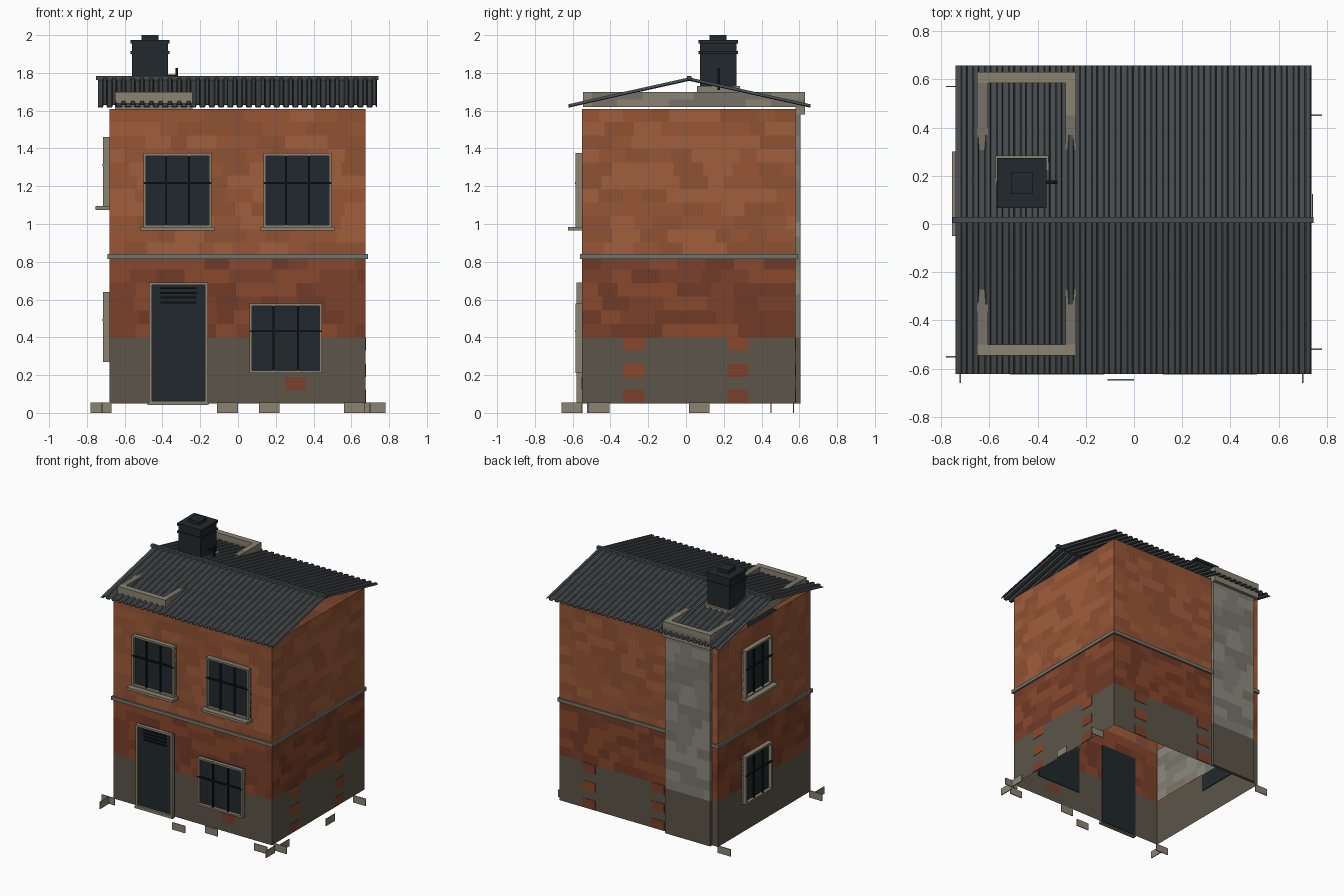
import bpy, bmesh, random
from mathutils import Vector

if "Cube" in bpy.data.objects:
    bpy.data.objects.remove(bpy.data.objects["Cube"])

random.seed(4)
X0, X1, Y0, Y1 = -0.68, 0.675, -0.55, 0.58   # wall shell
ZB, ZM, ZT = 0.40, 0.83, 1.61                # plinth top, band, wall top


def mat(name, r, g, b):
    m = bpy.data.materials.new(name)
    m.diffuse_color = [(c / 255) ** 2.2 for c in (r, g, b)] + [1]
    m.use_nodes = True
    m.node_tree.nodes["Principled BSDF"].inputs["Base Color"].default_value = m.diffuse_color
    return m


UPPER = [mat("brick_a", 160, 95, 62), mat("brick_b", 150, 87, 56), mat("brick_c", 142, 82, 55)]
LOWER = [mat("brick_d", 136, 74, 48), mat("brick_e", 122, 67, 46), mat("brick_f", 112, 61, 43)]
STONE = [mat("stone_a", 140, 138, 126), mat("stone_b", 128, 126, 115), mat("stone_c", 119, 117, 106)]
PLASTER = mat("plaster", 92, 86, 74)
TRIM = mat("trim", 138, 130, 114)
BAND = mat("band", 118, 114, 104)
DARK = mat("dark", 38, 45, 48)
BAR = mat("bar", 24, 28, 30)
ROOF = mat("roof_metal", 72, 77, 79)


def finish(name, bm, mats):
    me = bpy.data.meshes.new(name)
    bm.to_mesh(me)
    bm.free()
    for m in mats:
        me.materials.append(m)
    ob = bpy.data.objects.new(name, me)
    bpy.context.collection.objects.link(ob)
    return ob


def boxes(name, items, mats):
    """Boxes given by two opposite corners, joined in one object."""
    bm = bmesh.new()
    for a, b in items:
        a, b = Vector(a), Vector(b)
        vs = bmesh.ops.create_cube(bm, size=1)["verts"]
        for v in vs:
            v.co = (a + b) / 2 + Vector(v.co[i] * abs(b[i] - a[i]) for i in range(3))
        k = random.randrange(len(mats))
        for f in {f for v in vs for f in v.link_faces}:
            f.material_index = k
    return finish(name, bm, mats)


def masonry(name, a, b, z0, z1, rows, mats, wmin=0.08, wmax=0.16):
    """Flat sheet of irregular bricks from plan point a to b."""
    bm = bmesh.new()
    a, b = Vector((*a, 0)), Vector((*b, 0))
    length, d, h = (b - a).length, (b - a).normalized(), (z1 - z0) / rows
    for r in range(rows):
        u = 0
        while u < length - 1e-6:
            e = u + random.uniform(wmin, wmax)
            e = length if e > length - wmin / 2 else e
            z = z0 + r * h
            f = bm.faces.new([bm.verts.new(a + d * s + Vector((0, 0, t)))
                              for s, t in ((u, z), (e, z), (e, z + h), (u, z + h))])
            f.material_index = random.randrange(len(mats))
            u = e
    return finish(name, bm, mats)


# Wall shell: plaster plinth, darker brick storey, lighter brick storey
SIDES = {"front": ((X0, Y0), (X1, Y0)), "right": ((X1, Y0), (X1, Y1)),
         "back": ((X1, Y1), (X0, Y1)), "left": ((X0, Y1), (X0, Y0))}
for side, (a, b) in SIDES.items():
    masonry(side + "_plinth", a, b, 0.05, ZB, 1, [PLASTER], 9, 9)
    masonry(side + "_lower_brick", a, b, ZB, ZM, 6, LOWER)
    masonry(side + "_upper_brick", a, b, ZM, ZT, 11, UPPER)
masonry("inner_left_lining", (X0 + .01, Y0 + .01), (X0 + .01, Y1 - .01), ZB, ZM, 6, STONE)

# String course around the house
p, zb, zt = 0.012, 0.815, 0.842
boxes("string_course", [
    ((X0 - p, Y0 - p, zb), (X1 + p, Y0, zt)), ((X0 - p, Y1, zb), (X1 + p, Y1 + p, zt)),
    ((X0 - p, Y0, zb), (X0, Y1, zt)), ((X1, Y0, zb), (X1 + p, Y1, zt))], [BAND])

# Exposed bricks in the plinth
e = 0.003
patches = [((0.25, Y0 - e, .12), (0.36, Y0, .19))]
for z in (0.055, 0.19, 0.33):
    patches += [((X1, y, z), (X1 + e, y + .11, z + .07)) for y in (-.33, .22)]
    patches += [((x, Y1, z), (x + .11, Y1 + e, z + .07)) for x in (.37, -.22)]
boxes("exposed_bricks", patches, LOWER[:2])

# Stone pier on the back wall
PX0, PX1, PY = -0.63, -0.245, 0.605
masonry("pier_back", (PX1, PY), (PX0, PY), ZB, 1.62, 16, STONE)
for x, n in ((PX0, "left"), (PX1, "right")):
    masonry("pier_" + n, (x, Y1), (x, PY), ZB, 1.62, 16, STONE)
boxes("pier_base", [((PX0, Y1, .05), (PX1, PY, ZB))], [PLASTER])

# Stone coping ring that pokes out of the roof, with a corbel over the pier
cx0, cx1, cy0, cy1, t = -0.65, -0.24, -0.545, 0.63, 0.045
ring = []
for z, zz in ((1.62, 1.66), (1.66, 1.698)):
    ring += [((cx0, cy0, z), (cx1, cy0 + t, zz)), ((cx0, cy1 - t, z), (cx1, cy1, zz))]
    for i in range(8):
        s = cy0 + t + i * (cy1 - cy0 - 2 * t) / 8
        q = s + (cy1 - cy0 - 2 * t) / 8
        ring += [((cx0, s, z), (cx0 + t, q, zz)), ((cx1 - t, s, z), (cx1, q, zz))]
boxes("coping_ring", ring, [TRIM, BAND])
boxes("coping_corbel", [((cx0, .585, 1.58), (cx1, .63, 1.62))], [TRIM])

# Corrugated roof: ribbed profile across x, folded at the ridge
bm = bmesh.new()
RX0, RX1, YR, n = -0.74, 0.735, 0.017, 30
pts, w = [], (RX1 - RX0) / n
for i in range(n):
    pts += [(RX0 + (i + f) * w, h) for f, h in ((0, 0), (.45, 0), (.55, .014), (.9, .014))]
pts.append((RX1, 0))
rows = [[bm.verts.new((x, y, z + h)) for x, h in pts]
        for y, z in ((-0.622, 1.62), (YR, 1.762), (0.658, 1.62))]
for r, s in zip(rows, rows[1:]):
    for i in range(len(pts) - 1):
        bm.faces.new((r[i], r[i + 1], s[i + 1], s[i]))
finish("corrugated_roof", bm, [ROOF]).modifiers.new("sheet", "SOLIDIFY").thickness = 0.004
boxes("ridge_cap", [((-.752, YR - .012, 1.762), (.745, YR + .012, 1.784))], [ROOF])

# Chimney with flashing, collars, cap and side pipe
boxes("chimney_flashing", [((-.575, .058, 1.69), (-.355, .285, 1.73))], [TRIM])
boxes("chimney", [((-.56, .073, 1.70), (-.37, .267, 1.97)),
                  ((-.568, .066, 1.90), (-.362, .274, 1.915)),
                  ((-.568, .066, 1.955), (-.362, .274, 1.975)),
                  ((-.51, .125, 1.97), (-.42, .215, 2.0))], [DARK])
boxes("chimney_pipe", [((-.37, .166, 1.78), (-.318, .18, 1.792)),
                       ((-.33, .166, 1.71), (-.318, .18, 1.825))], [BAR])


def front(u, o, z):
    return (u, Y0 - o, z)


def left(u, o, z):
    return (X0 - o, u, z)


def frame(name, place, u0, u1, z0, z1, depth, t=0.014):
    parts = [((u0, 0, z0), (u0 + t, depth, z1)), ((u1 - t, 0, z0), (u1, depth, z1)),
             ((u0, 0, z1 - t), (u1, depth, z1)), ((u0, 0, z0), (u1, depth, z0 + t))]
    boxes(name + "_frame", [(place(*a), place(*b)) for a, b in parts], [TRIM])
    boxes(name + "_panel", [(place(u0, -.006, z0), place(u1, .012, z1))], [DARK])


def window(name, place, u0, u1, z0, z1, sill):
    frame(name, place, u0, u1, z0, z1, 0.035)
    b, zm = 0.005, z0 + (z1 - z0) * 0.6
    bars = [((u0 + (u1 - u0) * k / 3 - b, .022, z0), (u0 + (u1 - u0) * k / 3 + b, .032, z1)) for k in (1, 2)]
    bars.append(((u0, .026, zm - b), (u1, .038, zm + b)))
    boxes(name + "_bars", [(place(*p), place(*q)) for p, q in bars], [BAR])
    if sill:
        boxes(name + "_sill", [(place(u0 - .015, 0, z0 - .015), place(u1 + .015, .075, z0 + .004))], [TRIM])


window("upper_window_1", front, -.50, -.14, .98, 1.375, True)
window("upper_window_2", front, .135, .495, .98, 1.375, True)
window("lower_window", front, .06, .445, .21, .58, False)
window("side_upper_window", left, -.035, .285, 1.09, 1.46, True)
window("side_lower_window", left, -.035, .285, .27, .64, False)

# Door with louvre slats
frame("door", front, -.47, -.16, .05, .69, 0.03)
boxes("door_slats", [((-.41, Y0 - .02, z), (-.22, Y0, z + .01)) for z in (.58, .605, .63, .655)], [BAR])
boxes("door_threshold", [((-.48, Y0 - .03, .042), (-.155, Y0, .056))], [TRIM])

# Loose foundation stones around the foot of the walls
h = 0.055
stones = [((x - h, y - .003, 0), (x + h, y + .003, h)) for x, y in
          ((-.725, -.55), (-.055, -.645), (.165, -.56), (.615, -.6), (.725, -.52), (.725, .45), (-.725, .57))]
stones += [((x - .003, y - h, 0), (x + .003, y + h, h)) for x, y in
           ((.70, -.605), (.72, -.46), (.74, .07), (-.72, -.605))]
boxes("foundation_stones", stones, [TRIM])
